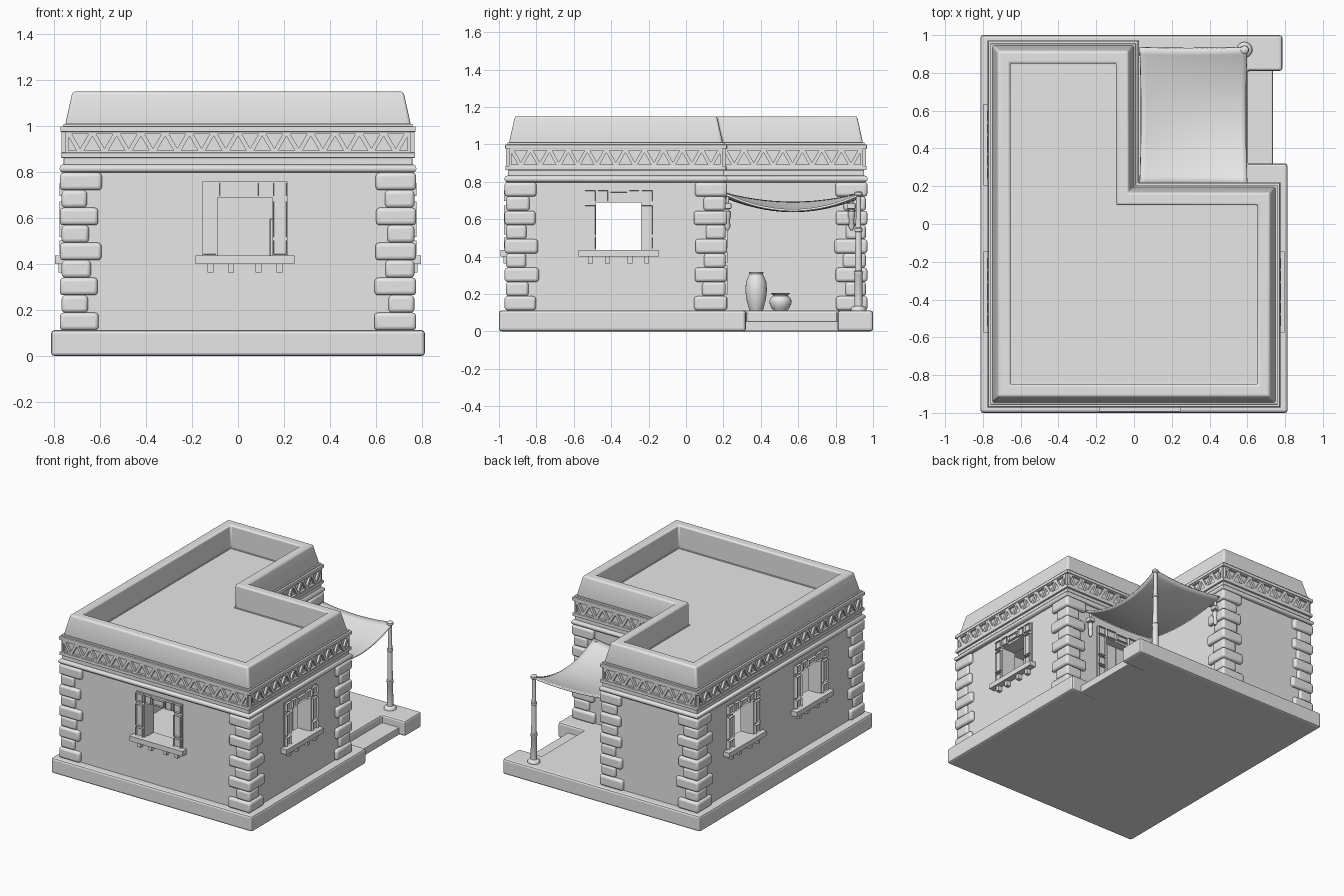
import bpy, bmesh, math, random
from mathutils import Vector, Matrix

random.seed(4)
if "Cube" in bpy.data.objects:
    bpy.data.objects.remove(bpy.data.objects["Cube"])

stone = bpy.data.materials.new("plain_grey")
stone.use_nodes = True
GREY = (0.8, 0.8, 0.8, 1)
stone.diffuse_color = GREY
stone.node_tree.nodes["Principled BSDF"].inputs["Base Color"].default_value = GREY

# Wall plan: corner position and outward diagonal, counter-clockwise
W, D, IN = 0.75, 0.945, 0.195
PLAN = [((-W, -D), (-1, -1)), ((W, -D), (1, -1)), ((W, IN), (1, 1)),
        ((0, IN), (1, 1)), ((0, D), (1, 1)), ((-W, D), (-1, 1))]


def finish(name, bm, bevel=0, smooth=None, segments=2):
    bmesh.ops.recalc_face_normals(bm, faces=bm.faces)
    mesh = bpy.data.meshes.new(name)
    bm.to_mesh(mesh)
    bm.free()
    mesh.materials.append(stone)
    ob = bpy.data.objects.new(name, mesh)
    bpy.context.collection.objects.link(ob)
    if bevel:
        mod = ob.modifiers.new("worn_edges", "BEVEL")
        mod.width, mod.segments, mod.limit_method = bevel, segments, "ANGLE"
    if smooth:
        bpy.ops.object.select_all(action="DESELECT")
        ob.select_set(True)
        bpy.context.view_layer.objects.active = ob
        bpy.ops.object.shade_smooth_by_angle(angle=math.radians(smooth))
    return ob


def prism(bm, pts, vec, m=Matrix()):
    a = [bm.verts.new(m @ Vector(p)) for p in pts]
    b = [bm.verts.new(m @ (Vector(p) + Vector(vec))) for p in pts]
    bm.faces.new(a)
    end = bm.faces.new(b)
    for i in range(len(a)):
        j = (i + 1) % len(a)
        bm.faces.new((a[i], a[j], b[j], b[i]))
    return end


def box(bm, lo, hi, m=Matrix()):
    # Extrudes along local y, so the returned face is the outer one
    (x, y, z), (X, Y, Z) = lo, hi
    return prism(bm, [(x, y, z), (X, y, z), (X, y, Z), (x, y, Z)], (0, Y - y, 0), m)


def loft(bm, rings, closed):
    rows = [[bm.verts.new(p) for p in r] for r in rings]
    n = len(rows[0])
    for k in range(len(rows) if closed else len(rows) - 1):
        a, b = rows[k], rows[(k + 1) % len(rows)]
        for i in range(n):
            bm.faces.new((a[i], a[(i + 1) % n], b[(i + 1) % n], b[i]))
    if not closed:
        bm.faces.new(rows[0])
        bm.faces.new(rows[-1])


def plan_ring(out, z):
    return [(x + sx * out, y + sy * out, z) for (x, y), (sx, sy) in PLAN]


def course(name, profile, bevel=0, smooth=None, segments=2):
    bm = bmesh.new()
    loft(bm, [plan_ring(o, z) for o, z in profile], True)
    return finish(name, bm, bevel, smooth, segments)


def lathe(name, profile, x, y, sides=24):
    bm = bmesh.new()
    ang = [math.tau * i / sides for i in range(sides)]
    loft(bm, [[(x + r * math.cos(a), y + r * math.sin(a), z) for a in ang]
              for r, z in profile], False)
    return finish(name, bm, smooth=40)


def wall_matrix(x, y, out):
    # Local axes: along the wall, outward, up
    ox, oy = out
    return Matrix(((-oy, ox, 0, x), (ox, oy, 0, y), (0, 0, 1, 0), (0, 0, 0, 1)))


# Platform with a notch, and the low step inside it
bm = bmesh.new()
prism(bm, [(-.813, -1, 0), (.813, -1, 0), (.813, .32, 0), (.6, .32, 0), (.6, .81, 0),
           (.785, .81, 0), (.785, 1, 0), (-.813, 1, 0)], (0, 0, .112))
finish("platform", bm, .014)
bm = bmesh.new()
box(bm, (.55, .31, 0), (.735, .82, .055))
finish("entry_step", bm, .006)

# Walls, roof and parapet
walls = course("walls", [(0, .105), (0, 1), (-.1, .985), (-.1, .105)])
course("parapet", [(-.095, .96), (-.002, 1.0), (0, 1.014), (-.03, 1.15), (-.095, 1.15)],
       .012, 25, 3)
bm = bmesh.new()
prism(bm, plan_ring(-.05, .94), (0, 0, .04))
finish("roof", bm)

# Mouldings around the top of the walls
roll = [(.008 + .018 * math.sin(a), .815 - .018 * math.cos(a))
        for a in [math.pi * i / 8 for i in range(9)]]
course("roll_moulding", [(-.02, .797)] + roll + [(-.02, .833)], smooth=50)
for name, z0, z1, out in [("neck_band", .83, .862, .008), ("lower_ledge", .862, .884, .02),
                          ("upper_ledge", .975, .998, .022), ("cap_band", .998, 1.01, .01)]:
    course(name, [(-.02, z0), (out, z0), (out, z1), (-.02, z1)], .003)

# Zigzag frieze
bm = bmesh.new()
Z0, Z1, BAR = .884, .975, .022
for i in range(len(PLAN)):
    a, b = Vector(PLAN[i][0]), Vector(PLAN[(i + 1) % len(PLAN)][0])
    t = (b - a).normalized()
    m = wall_matrix(a.x, a.y, (t.y, -t.x))
    count = 2 * round((b - a).length / .104)
    half = ((b - a).length - BAR) / count
    for k in range(count):
        u, v = k * half, (k + 1) * half
        lo, hi = (Z0, Z1) if k % 2 else (Z1, Z0)
        prism(bm, [(u, -.01, lo), (u + BAR, -.01, lo), (v + BAR, -.01, hi), (v, -.01, hi)],
              (0, .026, 0), m)
    for end in (0, (b - a).length - .012):
        box(bm, (end, -.01, Z0), (end + .012, .017, Z1), m)
    for z in (Z0, Z1 - .009):
        box(bm, (0, -.01, z), ((b - a).length, .0165, z + .009), m)
finish("zigzag_frieze", bm)

# Corner stones: alternating long and short courses on the outer corners
ROWS = 9
H = (.797 - .112) / ROWS
for n, ((x, y), (sx, sy)) in enumerate(PLAN):
    if n == 3:
        continue
    bm = bmesh.new()
    for r in range(ROWS):
        wide = r % 2 == 0
        o = .025 if wide else .017
        p, q = [(.15 if wide else .1) + random.uniform(-.012, .012) for _ in "xy"]
        shape = [(o, o), (-p, o), (-p, -.03), (-.03, -.03), (-.03, -q), (o, -q)]
        z = .112 + r * H
        prism(bm, [(x + sx * u, y + sy * v, z) for u, v in shape], (0, 0, H))
    finish("corner_stones_%d" % (n + 1), bm, .016, 40, 3)


# Openings: framed with panelled blocks, windows also have a sill on brackets
def panel(bm, m, u0, u1, z0, z1):
    f = box(bm, (u0, 0, z0), (u1, .027, z1), m)
    bmesh.ops.inset_region(bm, faces=[f], thickness=.01, depth=0)
    bmesh.ops.inset_region(bm, faces=[f], thickness=.001, depth=0)
    bmesh.ops.translate(bm, verts=f.verts, vec=(m.to_3x3() @ Vector((0, -.015, 0))))


def opening(name, x, y, out, half, z0, z1, sill):
    m = wall_matrix(x, y, out)
    cutter = bmesh.new()
    box(cutter, (-half, -.2, z0), (half, .1, z1), m)
    cut = finish("cutter", cutter)
    cut.hide_render = True
    mod = walls.modifiers.new("cut", "BOOLEAN")
    mod.operation, mod.object, mod.solver = "DIFFERENCE", cut, "EXACT"
    bpy.context.view_layer.objects.active = walls
    bpy.ops.object.modifier_apply(modifier=mod.name)
    bpy.data.objects.remove(cut)

    bm = bmesh.new()
    e, top = half + .065, z1 + .068
    for s in (-1, 1):
        u0, u1 = sorted((s * half, s * e))
        box(bm, (u0, -.01, z0), (u1, .008, z1), m)
        z = z0 + .01
        while z < z1 - .1:
            panel(bm, m, u0 + .005, u1 - .005, z, z + .06)
            tall = min(.155, z1 - z - .075)
            panel(bm, m, u0 + .005, u1 - .005, z + .075, z + .075 + tall)
            z += .09 + tall
        panel(bm, m, u0 + .005, u1 - .005, z1 + .006, top - .006)
        v0, v1 = sorted((s * .058, s * (half - .01)))
        panel(bm, m, v0, v1, z1 + .006, top - .006)
    panel(bm, m, -.044, .044, z1 + .014, top - .014)
    box(bm, (-e, -.01, z1), (e, .008, top), m)
    if sill:
        box(bm, (-e - .03, -.02, z0 - .032), (e + .03, .047, z0 + .004), m)
        for u in (-.15, -.06, .06, .15):
            box(bm, (u - .013, -.01, z0 - .068), (u + .013, .03, z0 - .03), m)
    finish(name, bm)


for name, x, y, out in [("front_window", .03, -D, (0, -1)), ("left_window", W, -.36, (1, 0)),
                        ("right_front_window", -W, -.36, (-1, 0)),
                        ("right_back_window", -W, .42, (-1, 0))]:
    opening(name, x, y, out, .12, .432, .69, True)
opening("door_frame", .285, IN, (0, 1), .145, .112, .595, False)

# Door leaf of upright planks
bm = bmesh.new()
for k in range(4):
    u = .14 + k * .0725
    box(bm, (u, IN - .07, .112), (u + .07, IN - .05, .595))
finish("door", bm, .003)

# Sagging awning, higher along the wall side
bm = bmesh.new()
bmesh.ops.create_grid(bm, x_segments=20, y_segments=20, size=1)
for v in bm.verts:
    a, b = v.co.x, v.co.y
    dip = 1 - b * b
    v.co = (.315 + a * (.285 - .008 * dip), .572 + b * (.363 - .006 * (1 - a * a)),
            .742 - .068 * dip - .02 * (1 - a * a) - .02 * a * dip)
awning = finish("awning", bm, smooth=60)
thick = awning.modifiers.new("cloth", "SOLIDIFY")
thick.thickness = .012

# Awning post and its ties
PX, PY = .585, .922
lathe("awning_post", [(.042, .11), (.042, .122), (.034, .132), (.022, .136), (.021, .3),
                      (.024, .305), (.024, .32), (.019, .325), (.016, .53), (.021, .535),
                      (.021, .55), (.015, .555), (.013, .72), (.022, .728), (.022, .742),
                      (.012, .75)], PX, PY, 16)
for name, x, y in [("back_tie", .025, .885), ("side_tie", .57, .222), ("inner_tie", .025, .222)]:
    lathe(name, [(.006, .54), (.016, .56), (.012, .6), (.018, .61), (.018, .64),
                 (.009, .65), (.009, .735)], x, y, 12)
    bm = bmesh.new()
    box(bm, (x - .025, y - .025, .655), (x + .02, y + .02, .685))
    finish(name + "_peg", bm, .004)

# Clay pots beside the wall
lathe("tall_jar", [(.034, .11), (.038, .118), (.052, .17), (.058, .22), (.054, .265),
                   (.04, .298), (.035, .306), (.04, .318), (.032, .318), (.028, .29)], .12, .375)
lathe("round_pot", [(.036, .11), (.05, .128), (.06, .155), (.056, .175), (.04, .19),
                    (.04, .194), (.054, .206), (.046, .206), (.032, .185)], .12, .505)
